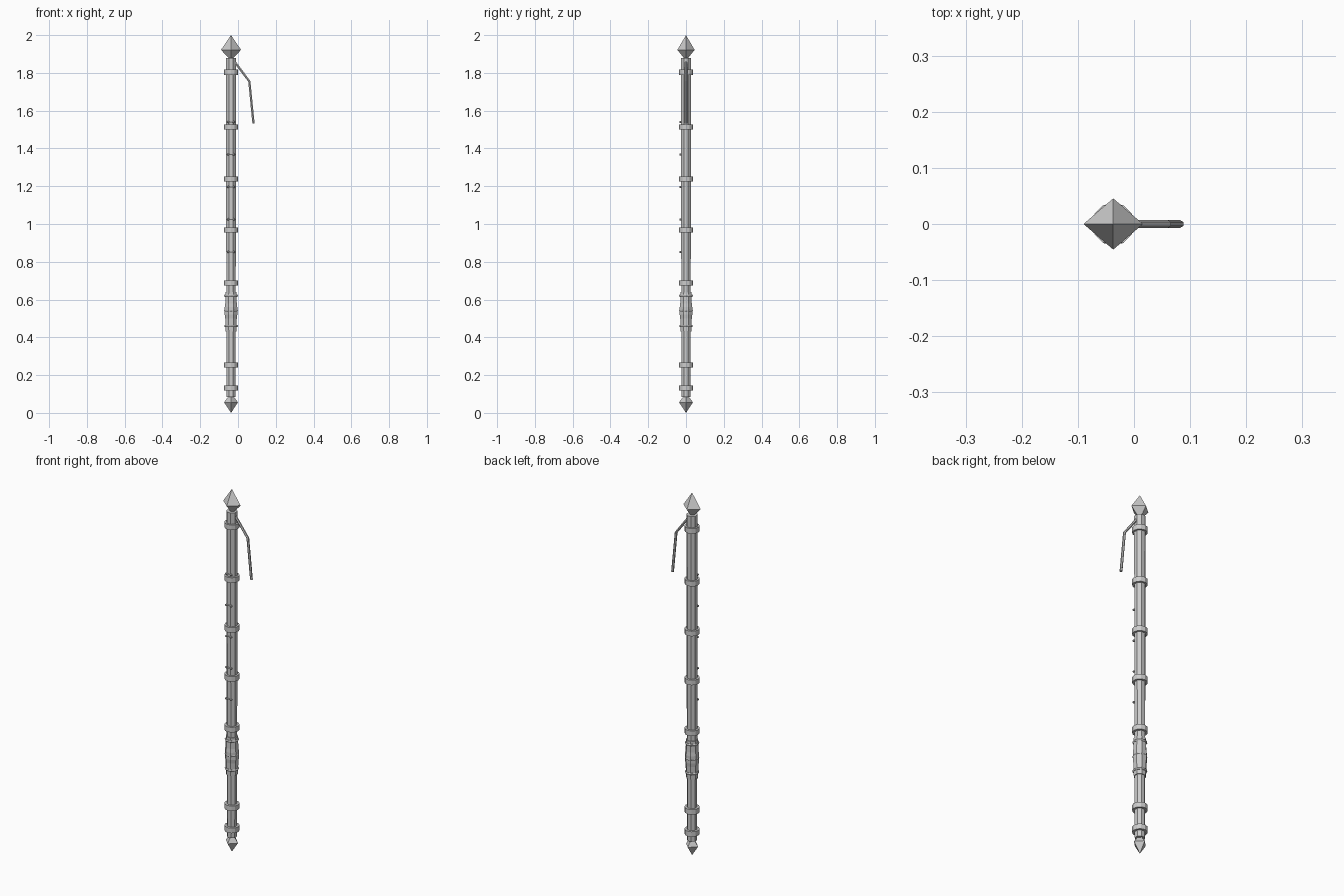
import bpy, bmesh, math
from mathutils import Vector

if "Cube" in bpy.data.objects:
    bpy.data.objects.remove(bpy.data.objects["Cube"])

CX = -0.037  # staff axis


def finish(name, bm):
    bmesh.ops.recalc_face_normals(bm, faces=bm.faces)
    me = bpy.data.meshes.new(name)
    bm.to_mesh(me)
    bm.free()
    ob = bpy.data.objects.new(name, me)
    bpy.context.collection.objects.link(ob)
    return ob


def lathe(name, profile, sides, sx=1.0, sy=1.0, turn=0.0):
    """Closed faceted solid from (radius, z) pairs; zero radius makes a point."""
    bm = bmesh.new()
    for r, z in profile:
        for i in range(sides):
            a = 2 * math.pi * i / sides + turn
            bm.verts.new((CX + r * sx * math.cos(a), r * sy * math.sin(a), z))
    bm.verts.ensure_lookup_table()
    v = bm.verts
    for k in range(len(profile) - 1):
        for i in range(sides):
            j = (i + 1) % sides
            bm.faces.new((v[k * sides + i], v[k * sides + j],
                          v[(k + 1) * sides + j], v[(k + 1) * sides + i]))
    bm.faces.new(v[:sides])
    bm.faces.new(v[-sides:])
    bmesh.ops.remove_doubles(bm, verts=bm.verts, dist=1e-5)
    bmesh.ops.dissolve_degenerate(bm, edges=bm.edges, dist=1e-6)
    return finish(name, bm)


def rod(name, pts, radius, sides=6):
    """Bent rod in the x-z plane."""
    bm = bmesh.new()
    rings = []
    for k, p in enumerate(pts):
        a = Vector(pts[max(k - 1, 0)])
        b = Vector(pts[min(k + 1, len(pts) - 1)])
        t = (b - a).normalized()
        side = Vector((0, 1, 0)).cross(t)
        ring = []
        for i in range(sides):
            w = 2 * math.pi * i / sides
            off = Vector((0, 1, 0)) * math.cos(w) + side * math.sin(w)
            ring.append(bm.verts.new(Vector(p) + off * radius))
        rings.append(ring)
    for r0, r1 in zip(rings, rings[1:]):
        for i in range(sides):
            j = (i + 1) % sides
            bm.faces.new((r0[i], r0[j], r1[j], r1[i]))
    bm.faces.new(rings[0])
    bm.faces.new(rings[-1])
    return finish(name, bm)


# Octagonal shaft, slightly thicker toward the top
lathe("shaft", [(0.026, 0.085), (0.029, 1.88)], 8, turn=math.pi / 8)

# Four-sided crystals at both ends
lathe("top_crystal", [(0, 1.865), (0.053, 1.922), (0, 2.0)], 4, sy=0.86)
lathe("bottom_crystal", [(0, 0.0), (0.037, 0.056), (0.0, 0.105)], 4)

# Metal bands
for i, z in enumerate((0.132, 0.254, 0.688, 0.968, 1.238, 1.513, 1.804)):
    lathe(f"band_{i + 1}", [(0.038, z - 0.014), (0.038, z + 0.014)], 12)

# Wrapped hand grip with raised cords
lathe("grip", [(0.031, 0.43), (0.033, 0.5), (0.036, 0.52), (0.036, 0.56),
               (0.033, 0.58), (0.031, 0.64)], 8, turn=math.pi / 8)
for i, z in enumerate((0.46, 0.54, 0.62)):
    lathe(f"grip_cord_{i + 1}", [(0.033, z - 0.006), (0.0365, z), (0.033, z + 0.006)], 12)

# Bent hook hanging from the upper shaft
rod("hook", [(-0.02, 0, 1.862), (0.06, 0, 1.755), (0.082, 0, 1.532)], 0.007)

# Small front studs: a short crossbar with a knob at each end
for i in range(5):
    z = 0.852 + 0.172 * i
    rod(f"stud_bar_{i + 1}", [(CX - 0.02, -0.028, z), (CX + 0.02, -0.028, z)], 0.003)
    for s in (-1, 1):
        bm = bmesh.new()
        bmesh.ops.create_icosphere(bm, subdivisions=1, radius=0.007)
        bmesh.ops.translate(bm, verts=bm.verts, vec=(CX + s * 0.014, -0.029, z))
        finish(f"stud_knob_{i + 1}", bm)
